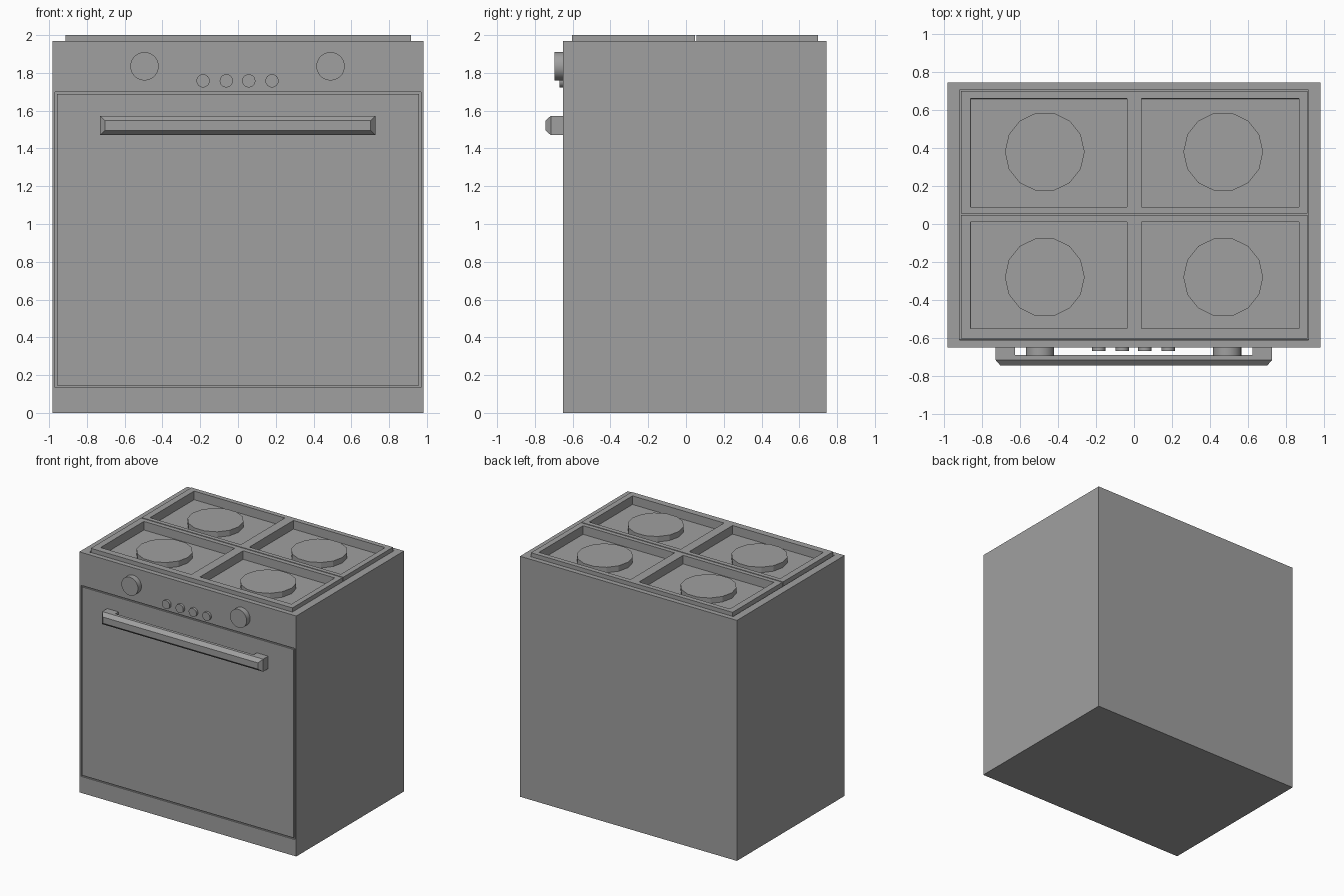
import bpy
import bmesh
from math import radians
from mathutils import Matrix, Vector

cube = bpy.data.objects.get("Cube")
if cube:
    bpy.data.objects.remove(cube, do_unlink=True)

grey = bpy.data.materials.new("enamel_grey")
grey.use_nodes = True
colour = (0.35, 0.35, 0.35, 1)
grey.diffuse_color = colour
grey.node_tree.nodes["Principled BSDF"].inputs["Base Color"].default_value = colour


def finish(bm, name):
    mesh = bpy.data.meshes.new(name)
    bm.to_mesh(mesh)
    bm.free()
    mesh.materials.append(grey)
    obj = bpy.data.objects.new(name, mesh)
    bpy.context.scene.collection.objects.link(obj)
    return obj


def box(lo, hi):
    lo, hi = Vector(lo), Vector(hi)
    bm = bmesh.new()
    place = Matrix.Translation((lo + hi) / 2) @ Matrix.Diagonal((*(hi - lo), 1))
    bmesh.ops.create_cube(bm, size=1, matrix=place)
    return bm


def region(bm, normal, lo, hi, axes):
    """Cut a rectangle into the side facing normal and return its faces."""
    for axis, a, b in zip(axes, lo, hi):
        for value in (a, b):
            point, direction = Vector(), Vector()
            point[axis], direction[axis] = value, 1
            bmesh.ops.bisect_plane(bm, geom=bm.verts[:] + bm.edges[:] + bm.faces[:],
                                   plane_co=point, plane_no=direction, dist=1e-5)
    bm.normal_update()
    main = max(range(3), key=lambda i: abs(normal[i]))
    level = max(v.co[main] * normal[main] for v in bm.verts)
    picked = []
    for f in bm.faces:
        c = f.calc_center_median()
        inside = all(a < c[i] < b for i, a, b in zip(axes, lo, hi))
        if inside and f.normal.dot(normal) > 0.9 and abs(c[main] * normal[main] - level) < 1e-3:
            picked.append(f)
    return picked


def push(bm, faces, thickness, depth):
    bmesh.ops.inset_region(bm, faces=faces, thickness=thickness, depth=depth,
                           use_even_offset=True)
    bm.normal_update()


def disc(name, centre, radius, height, sides, to_front=False):
    bm = bmesh.new()
    turn = Matrix.Rotation(radians(90), 4, 'X' if to_front else 'Z')
    bmesh.ops.create_cone(bm, cap_ends=True, segments=sides, radius1=radius, radius2=radius,
                          depth=height, matrix=Matrix.Translation(centre) @ turn)
    return finish(bm, name)


UP, FRONT = Vector((0, 0, 1)), Vector((0, -1, 0))

# Cabinet with a well for the hob and a fine groove outlining the door
body = box((-0.983, -0.65, 0), (0.983, 0.745, 1.97))
well = region(body, UP, (-0.92, -0.61), (0.92, 0.705), (0, 1))
push(body, well, 0.0005, -0.08)
door = region(body, FRONT, (-0.97, 0.135), (0.97, 1.7), (0, 2))
for thickness, depth in ((0.0005, -0.012), (0.01, 0), (0.0005, 0.012)):
    push(body, door, thickness, depth)
finish(body, "cabinet")

# Two hob trays, each with two recesses and two hot plates
rows = {"front": (-0.603, 0.047, -0.55, 0.01, -0.28),
        "back": (0.055, 0.7, 0.09, 0.66, 0.38)}
columns = {"right": (-0.86, -0.037), "left": (0.04, 0.87)}
for row, (y0, y1, hole0, hole1, centre) in rows.items():
    tray = box((-0.912, y0, 1.89), (0.915, y1, 2))
    for x0, x1 in columns.values():
        hole = region(tray, UP, (x0, hole0), (x1, hole1), (0, 1))
        push(tray, hole, 0.0005, -0.07)
    finish(tray, row + "_hob_tray")
    for side, x in (("right", -0.47), ("left", 0.47)):
        disc(f"{row}_{side}_hot_plate", (x, centre, 1.95), 0.21, 0.05, 14)

# Oven door handle: a bar with a chamfered front on two mounts
bar = box((-0.73, -0.715, 1.47), (0.728, -0.69, 1.573))
push(bar, region(bar, FRONT, (-1, 1), (1, 2), (0, 2)), 0.026, 0.03)
finish(bar, "handle_bar")
for side, x in (("right", -0.73), ("left", 0.625)):
    finish(box((x, -0.69, 1.47), (x + 0.103, -0.645, 1.573)), side + "_handle_mount")

# Control knobs and small buttons
knobs = [disc(side + "_knob", (x, -0.67, 1.835), 0.075, 0.05, 32, True)
         for side, x in (("right", -0.495), ("left", 0.49))]
knobs += [disc(f"button_{i + 1}", (x, -0.658, 1.758), 0.035, 0.024, 24, True)
          for i, x in enumerate((-0.185, -0.062, 0.057, 0.18))]

# Smooth the round sides of the knobs, keeping their rims sharp
bpy.ops.object.select_all(action='DESELECT')
for knob in knobs:
    knob.select_set(True)
bpy.context.view_layer.objects.active = knobs[0]
bpy.ops.object.shade_smooth_by_angle(angle=radians(35))
